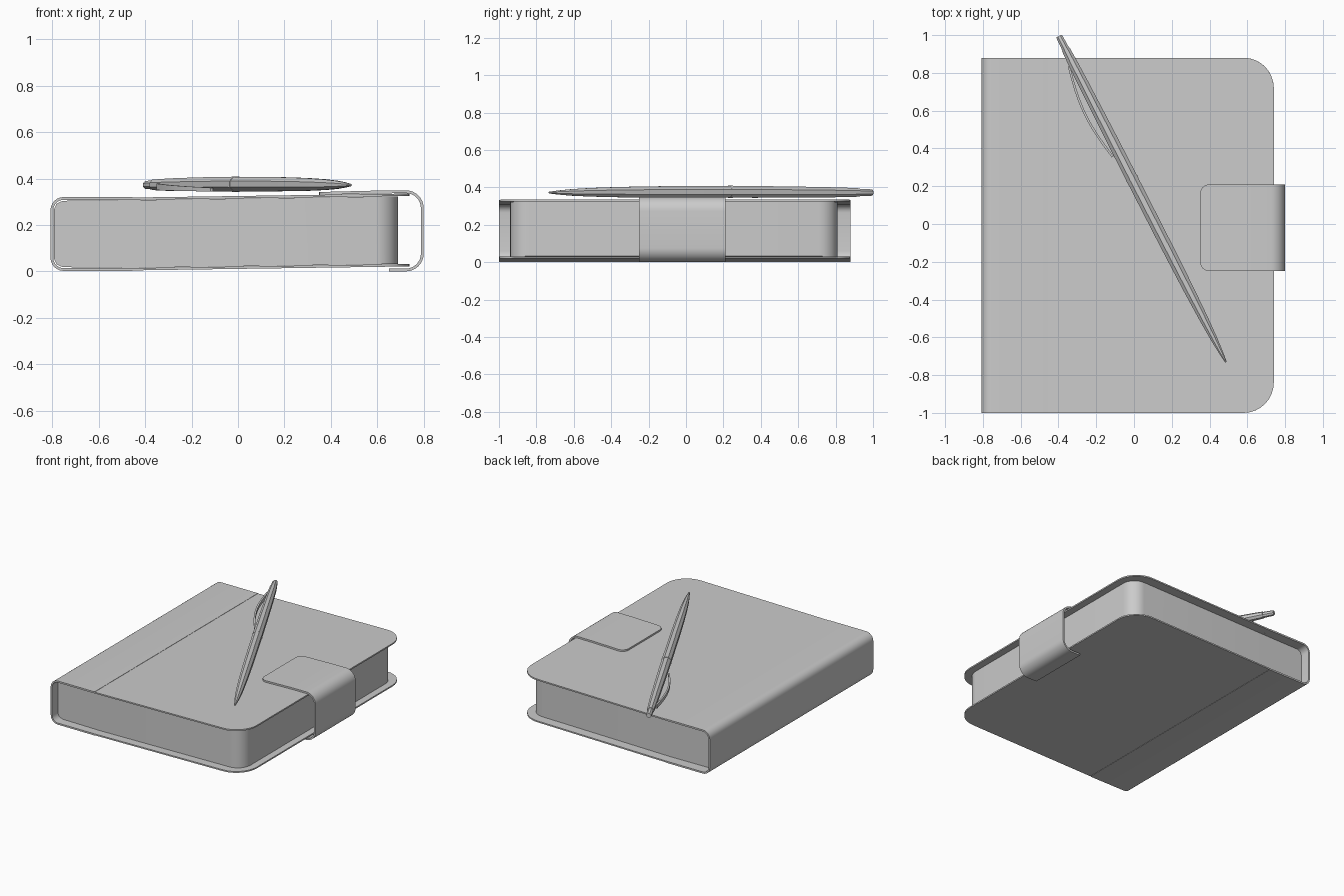
import bpy, bmesh
from math import sin, cos, pi, sqrt, radians
from mathutils import Vector

if "Cube" in bpy.data.objects:
    bpy.data.objects.remove(bpy.data.objects["Cube"])


def finish(bm, name, thickness=0, angle=35):
    bmesh.ops.recalc_face_normals(bm, faces=bm.faces)
    me = bpy.data.meshes.new(name)
    bm.to_mesh(me)
    bm.free()
    ob = bpy.data.objects.new(name, me)
    bpy.context.collection.objects.link(ob)
    bpy.ops.object.select_all(action='DESELECT')
    bpy.context.view_layer.objects.active = ob
    ob.select_set(True)
    if thickness:
        m = ob.modifiers.new("thickness", 'SOLIDIFY')
        m.thickness, m.offset = thickness, 0
        bpy.ops.object.modifier_apply(modifier=m.name)
    bpy.ops.object.shade_smooth_by_angle(angle=radians(angle))
    return ob


def sheet(name, path, y0, y1, thickness):
    """Bent sheet: path of (x, z, inset), the inset narrowing it in y."""
    bm = bmesh.new()
    rows = [(bm.verts.new((x, y0 + i, z)), bm.verts.new((x, y1 - i, z))) for x, z, i in path]
    for a, b in zip(rows, rows[1:]):
        bm.faces.new((a[0], a[1], b[1], b[0]))
    return finish(bm, name, thickness)


def loft(name, rings, angle=35):
    """Solid skinned through equal-length rings of points."""
    bm = bmesh.new()
    vs = [[bm.verts.new(p) for p in r] for r in rings]
    n = len(vs[0])
    for a, b in zip(vs, vs[1:]):
        for i in range(n):
            bm.faces.new((a[i], a[(i + 1) % n], b[(i + 1) % n], b[i]))
    bm.faces.new(vs[0][::-1])
    bm.faces.new(vs[-1])
    return finish(bm, name, angle=angle)


def arc(cx, cz, r, a0, a1, n=8):
    return [(cx + r * cos(radians(a0 + (a1 - a0) * i / n)),
             cz + r * sin(radians(a0 + (a1 - a0) * i / n)), 0) for i in range(n + 1)]


def corner(x_end, r, n=8):
    """(x, inset) stations of a rounded outer corner ending at x_end."""
    return [(x_end - r + r * sin(pi / 2 * i / n), r - r * cos(pi / 2 * i / n)) for i in range(n + 1)]


def top_z(x):
    return 0.313 + max(0, x + 0.455) * 0.0145


def bottom_z(x):
    return 0.009 + max(0, x + 0.455) * 0.0145


# Cover boards with rounded outer corners
Y0, Y1 = -1.0, 0.88
for name, zf in (("front_cover", top_z), ("back_cover", bottom_z)):
    sheet(name, [(-0.455, zf(0 - 0.455), 0)] + [(x, zf(x), i) for x, i in corner(0.74, 0.16)], Y0, Y1, 0.01)

# Spine wrap, joining both boards
spine = ([(-0.455, 0.314, 0)] + arc(-0.752, 0.264, 0.05, 90, 180, 6)
         + arc(-0.752, 0.058, 0.05, 180, 270, 6) + [(-0.455, 0.008, 0)])
sheet("spine", spine, Y0, Y1, 0.012)

# Page block, rounded at the fore-edge corners
stations = [(-0.793, 0, 0.04), (-0.782, 0, 0.015), (-0.755, 0, 0.003), (-0.455, 0, 0)]
stations += [(x, i, 0) for x, i in corner(0.69, 0.1)]
rings = []
for x, i, dz in stations:
    a, b, lo, hi = -0.94 + i, 0.81 - i, bottom_z(x) + 0.006 + dz, top_z(x) - 0.006 - dz
    rings.append([(x, a, lo), (x, b, lo), (x, b, hi), (x, a, hi)])
loft("pages", rings)

# Clasp strap from the front cover around to the back
tongue = [(0.7 - (x - 0), i) for x, i in corner(0.35, 0.05, 6)][::-1]
strap = ([(x, 0.336 + 0.02 * (x - 0.35), i) for x, i in tongue]
         + [(0.60, 0.342, 0)] + arc(0.724, 0.273, 0.07, 90, 0)
         + arc(0.724, 0.076, 0.07, 0, -90) + [(0.65, 0.006, 0)])
sheet("clasp_strap", strap, -0.25, 0.21, 0.012)

# Pen, lying diagonally on the front cover
top, tip = Vector((-0.397, 0.995, 0.372)), Vector((0.487, -0.732, 0.372))
axis = (tip - top).normalized()
side = axis.cross(Vector((0, 0, 1)))
up = Vector((0, 0, 1))


def pen_part(name, profile, sides=8):
    rings = []
    for t, r in profile:
        c = top.lerp(tip, t) + up * 0.004 * sin(pi * t)
        rings.append([c + r * (side * cos(2 * pi * (k + .5) / sides) + up * sin(2 * pi * (k + .5) / sides))
                      for k in range(sides)])
    return loft(name, rings, 40)


pen_part("pen_button", [(0, 0.016), (0.005, 0.019), (0.045, 0.021)])
pen_part("pen_upper_barrel", [(0.04, 0.024), (0.08, 0.027), (0.15, 0.03), (0.3, 0.033), (0.435, 0.034)])
pen_part("pen_band", [(0.434, 0.036), (0.442, 0.036)])
pen_part("pen_lower_barrel", [(0.441, 0.034), (0.65, 0.033), (0.78, 0.03), (0.87, 0.025),
                              (0.93, 0.019), (0.97, 0.012), (1, 0.005)])

# Bowed pen clip beside the upper barrel
out = side if side.x < 0 else -side
rings = []
for k in range(13):
    u = k / 12
    c = top.lerp(tip, 0.085 + 0.275 * u) + out * (0.026 + 0.012 * u + 0.034 * sin(pi * u))
    c.z = 0.364 - 0.012 * u
    w, h = 0.006, 0.014 - 0.006 * u
    rings.append([c + out * w * a + up * h * b for a, b in ((-1, -1), (1, -1), (1, 1), (-1, 1))])
loft("pen_clip", rings)
